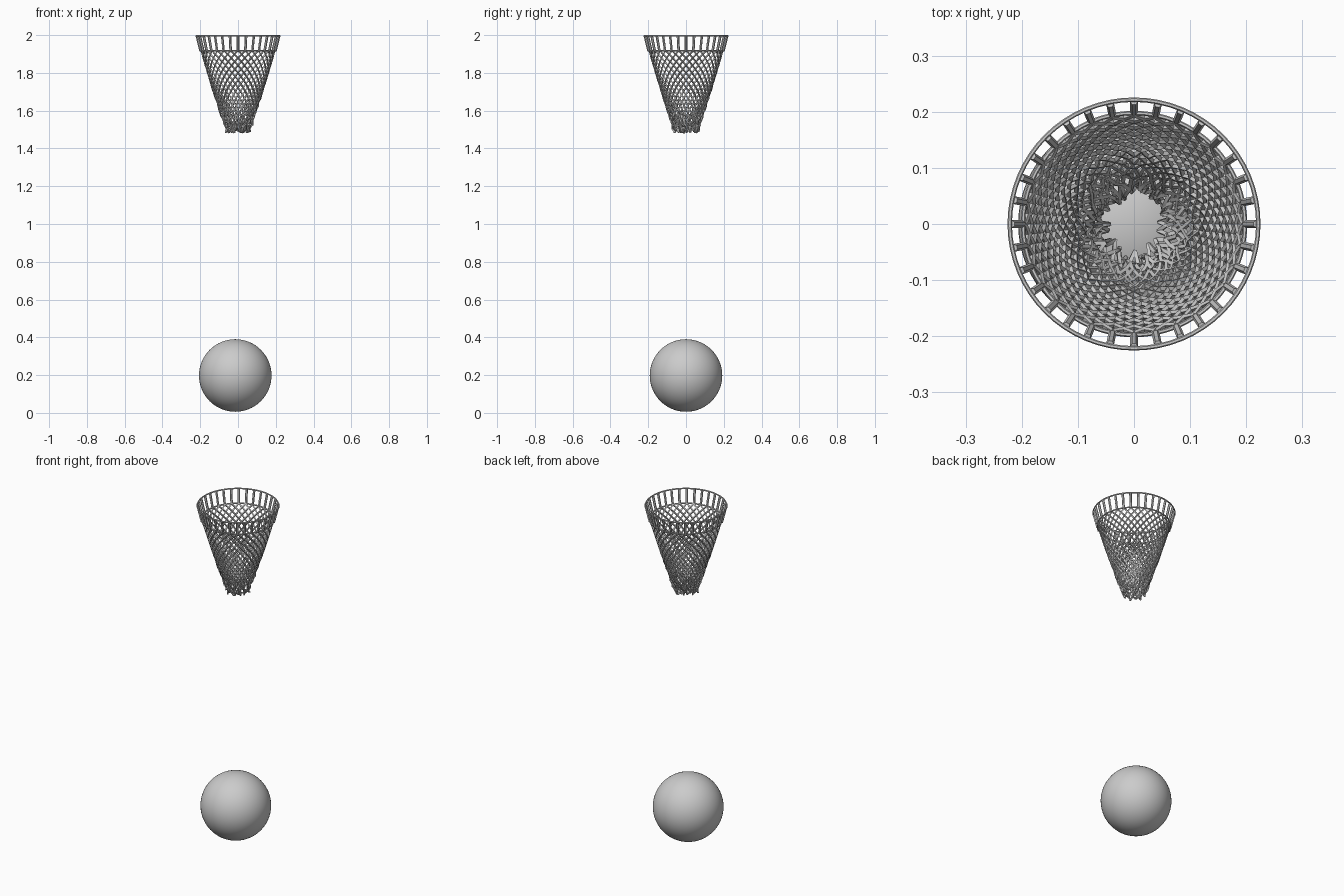
import bpy
import math
import random
from mathutils import Vector

random.seed(7)
if "Cube" in bpy.data.objects:
    bpy.data.objects.remove(bpy.data.objects["Cube"], do_unlink=True)

COLUMNS = 32
ROWS = 22
TOP_Z, BAND_Z, HEM_Z = 2.0, 1.918, 1.49

grey = bpy.data.materials.new("light_grey")
grey.use_nodes = True
grey.diffuse_color = (0.6, 0.6, 0.6, 1)
grey.node_tree.nodes["Principled BSDF"].inputs["Base Color"].default_value = (0.6, 0.6, 0.6, 1)


def net_radius(z):
    """Radius of the tapering net at a height."""
    return 0.222 - 0.295 * (TOP_Z - z)


def around(turn, radius, z):
    angle = turn * math.tau / COLUMNS
    return Vector((radius * math.cos(angle), radius * math.sin(angle), z))


def cords(name, paths, thickness, closed=False, sides=0):
    """Sweep round cords along point paths and turn them into one mesh."""
    curve = bpy.data.curves.new(name, "CURVE")
    curve.dimensions = "3D"
    curve.bevel_depth = thickness
    curve.bevel_resolution = sides
    curve.use_fill_caps = True
    for path in paths:
        spline = curve.splines.new("POLY")
        spline.points.add(len(path) - 1)
        for point, co in zip(spline.points, path):
            point.co = (*co, 1)
        spline.use_cyclic_u = closed
    obj = bpy.data.objects.new(name, curve)
    bpy.context.collection.objects.link(obj)
    bpy.ops.object.select_all(action="DESELECT")
    obj.select_set(True)
    bpy.context.view_layer.objects.active = obj
    bpy.ops.object.convert(target="MESH")
    obj = bpy.context.object
    obj.data.materials.clear()
    obj.data.materials.append(grey)
    bpy.ops.object.shade_smooth_by_angle(angle=math.radians(50))
    return obj


def hoop(radius, z):
    return [around(i / 2, radius, z) for i in range(COLUMNS * 2)]


# Rim hoop and the band where the mesh begins
cords("rim_hoop", [hoop(0.2215, TOP_Z - 0.004)], 0.004, True, 1)
cords("upper_band", [hoop(net_radius(BAND_Z), BAND_Z)], 0.004, True, 1)

# Straps between the rim and the band
cords("hanging_straps",
      [[around(i, 0.2185, TOP_Z - 0.005), around(i, net_radius(BAND_Z) + 0.001, BAND_Z - 0.003)]
       for i in range(COLUMNS)], 0.007, sides=1)

# Shared knots of the netting, increasingly crumpled towards the hem
knots = {}
for row in range(ROWS + 1):
    t = row / ROWS
    mess = 0.012 * t ** 3
    for half in range(COLUMNS * 2):
        z = BAND_Z + (HEM_Z - BAND_Z) * t
        radius = net_radius(z) - 0.003 - 0.006 * t ** 4 + random.uniform(-1.6, 0.5) * mess
        turn = half / 2 + random.uniform(-0.45, 0.45) * t ** 3
        knots[row, half] = around(turn, radius, z + random.uniform(-0.7, 0.7) * mess)

# Diagonal cords crossing into diamonds
for name, step in (("netting_left_cords", 1), ("netting_right_cords", -1)):
    cords(name, [[knots[row, (2 * i + step * row) % (COLUMNS * 2)] for row in range(ROWS + 1)]
                 for i in range(COLUMNS)], 0.0048)

# Ball
bpy.ops.mesh.primitive_uv_sphere_add(segments=64, ring_count=32, radius=0.192,
                                     location=(-0.0145, 0, 0.198))
ball = bpy.context.object
ball.name = "ball"
ball.data.materials.append(grey)
bpy.ops.object.shade_smooth_by_angle(angle=math.radians(30))
